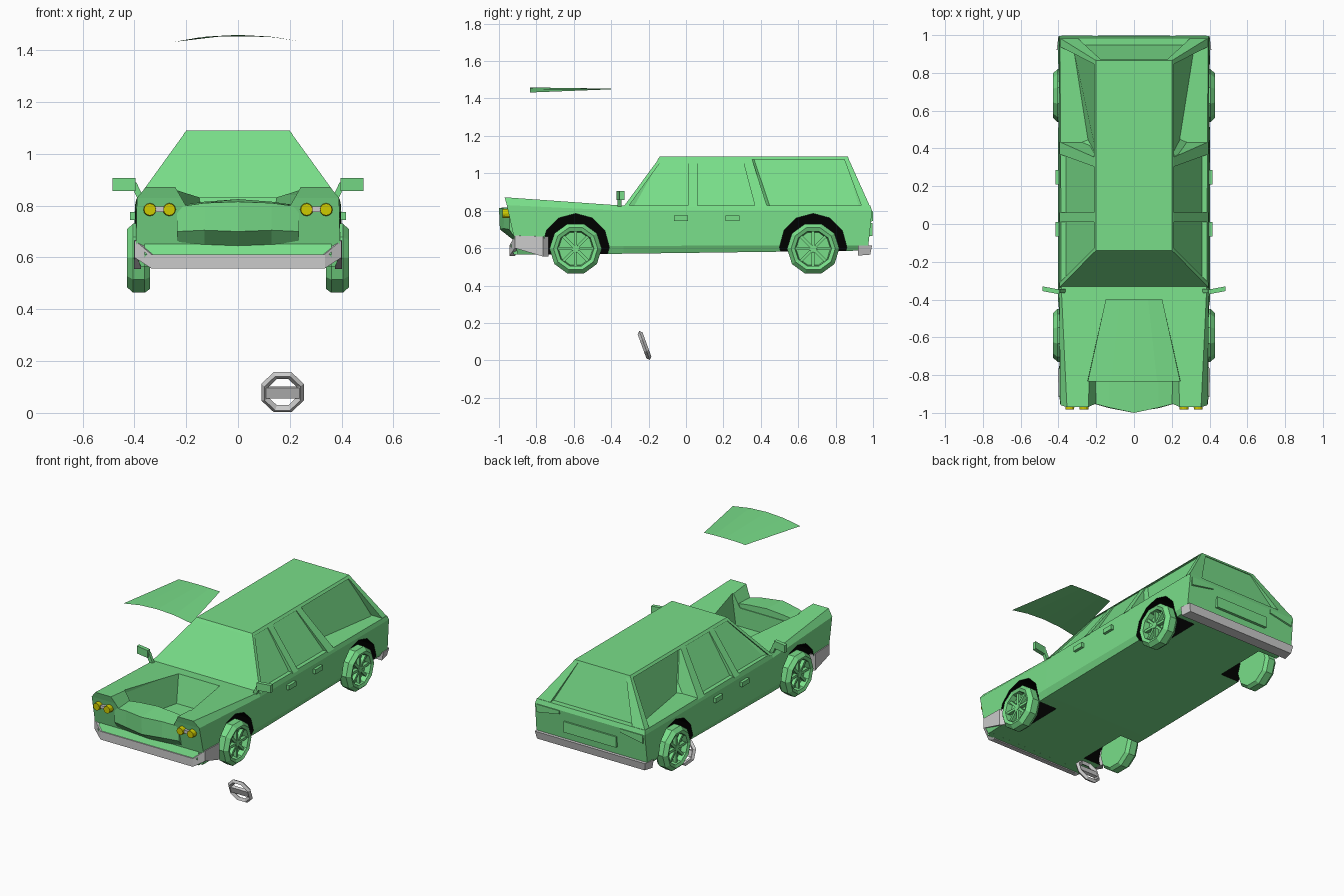
import bpy, bmesh, math
from mathutils import Vector, Matrix

if "Cube" in bpy.data.objects:
    bpy.data.objects.remove(bpy.data.objects["Cube"])

def material(name, rgb):
    m = bpy.data.materials.new(name)
    m.diffuse_color = (*rgb, 1)
    m.use_nodes = True
    m.node_tree.nodes["Principled BSDF"].inputs["Base Color"].default_value = m.diffuse_color
    return m

GREEN = material("green_paint", (0.19, 0.73, 0.25))
YELLOW = material("yellow_lamp", (0.62, 0.6, 0.0))
BLACK = material("black_well", (0.0, 0.0, 0.0))

def finish(name, bm, mat):
    bmesh.ops.recalc_face_normals(bm, faces=bm.faces)
    me = bpy.data.meshes.new(name)
    bm.to_mesh(me)
    bm.free()
    ob = bpy.data.objects.new(name, me)
    bpy.context.collection.objects.link(ob)
    if mat:
        me.materials.append(mat)
    return ob

def loft(name, rings, mat=GREEN, strip_caps=False, closed=False):
    """Skin a list of point rings; cap the ends or join last to first."""
    bm = bmesh.new()
    vs = [[bm.verts.new(p) for p in r] for r in rings]
    n = len(vs[0])
    for a, b in zip(vs, vs[1:] + (vs[:1] if closed else [])):
        for i in range(n):
            j = (i + 1) % n
            bm.faces.new((a[i], a[j], b[j], b[i]))
    if not closed:
        for r in (vs[0], vs[-1]):
            if strip_caps:
                for i in range(n // 2 - 1):
                    bm.faces.new((r[i], r[i + 1], r[n - 2 - i], r[n - 1 - i]))
            else:
                bm.faces.new(r)
    return finish(name, bm, mat)

def box(name, x, y, z, mat=GREEN):
    return loft(name, [[(x[0], y[0], h), (x[1], y[0], h), (x[1], y[1], h), (x[0], y[1], h)]
                       for h in z], mat)

def both(half):
    """Complete a half outline with its mirror image."""
    return half + [(-x, y, z) for x, y, z in reversed(half)]

def circle(x, cy, cz, r, n):
    return [(x, cy + r * math.cos(2 * math.pi * k / n), cz + r * math.sin(2 * math.pi * k / n))
            for k in range(n)]

# Lower body
body = loft("lower_body", [both(s) for s in (
    [(.375, -.90, .565), (.395, -.91, .612), (.39, -.958, .83), (.355, -.97, .872)],
    [(.385, -.335, .57), (.402, -.335, .612), (.396, -.335, .80), (.385, -.335, .827)],
    [(.385, .97, .587), (.402, .975, .615), (.398, .995, .80), (.392, .985, .827)])],
    strip_caps=True)

# Wheel wells, engine bay and front notch cut out of the body
def cut(ob, cutter):
    cutter.hide_render = True
    m = ob.modifiers.new("cut", 'BOOLEAN')
    m.operation, m.solver, m.object = 'DIFFERENCE', 'EXACT', cutter
    m.material_mode = 'TRANSFER'
    bpy.context.view_layer.objects.active = ob
    bpy.ops.object.modifier_apply(modifier=m.name)
    bpy.data.objects.remove(cutter)

AXLES = (-.59, .68)
for y in AXLES:
    for s in (-1, 1):
        cut(body, loft("well_cutter", [circle(s * x, y, .605, .18, 12) for x in (.25, .5)], BLACK))
cut(body, loft("bay_cutter", [both([(.22, -.83, .66), (.13, -.45, .66)]),
                              both([(.245, -.83, .84), (.15, -.40, .84)]),
                              both([(.245, -.83, .95), (.15, -.40, .95)])]))
cut(body, loft("notch_cutter", [both([(.19, y, .78), (.247, y, .88), (.247, y, .95)])
                                for y in (-1.05, -.825)]))

# Nose with pointed grille, and the valance below it
nose_half = [(.235, [(-.835, .80), (-.945, .795), (-.945, .70), (-.915, .655), (-.835, .65)]),
             (.13, [(-.835, .815), (-.972, .81), (-.975, .705), (-.92, .65), (-.835, .65)]),
             (0, [(-.835, .825), (-1.0, .815), (-.995, .70), (-.925, .645), (-.835, .65)])]
nose = nose_half + [(-x, p) for x, p in nose_half[1::-1]]
loft("nose", [[(x, y, z) for y, z in p] for x, p in nose])
loft("valance", [[(x, -.88, .665), (x, -.915, .66), (x, -.938, .612), (x, -.92, .565), (x, -.88, .565)]
                 for x in (-.36, .36)])

# Bumpers
fb = [(.402, -.765, .555, .662), (.40, -.915, .60, .667), (.335, -.945, .558, .612)]
fb += [(-x, y, a, b) for x, y, a, b in reversed(fb)]
loft("front_bumper", [[(x, y, a), (x, y, b), (x * .93, y + .03, b), (x * .93, y + .03, a)]
                      for x, y, a, b in fb], None)
loft("rear_bumper", [both([(.40, .92, .56), (.39, .985, .565)]),
                     both([(.41, .92, .615), (.40, .995, .615)])], None)

# Glass core of the cabin, set back behind the pillars
loft("cabin_glass", [
    both([(.393, -.335, .82), (.365, -.28, .82), (.365, .40, .82), (.245, .45, .82),
          (.32, .925, .82), (.31, .95, .82)]),
    both([(.2, -.14, 1.085), (.197, -.13, 1.085), (.197, .30, 1.085), (.197, .36, 1.085),
          (.197, .85, 1.085), (.195, .862, 1.085)])])
loft("roof", [both([(.212, -.152, 1.074), (.212, .871, 1.074)]),
              both([(.2, -.14, 1.089), (.2, .866, 1.089)])])

# Pillars: bottom y range, top y range, inner x at the bottom
PILLARS = {"front": (-.335, -.31, -.14, -.118, .36), "middle": (.01, .062, .01, .06, .34),
           "rear_door": (.37, .435, .30, .35, .23), "tail": (.94, .985, .842, .866, .30)}
for s in (-1, 1):
    side = "right" if s > 0 else "left"
    for name, (b0, b1, t0, t1, xi) in PILLARS.items():
        loft(f"{name}_pillar_{side}", [
            [(s * .394, b0, .82), (s * .394, b1, .82), (s * xi, b1, .82), (s * xi, b0, .82)],
            [(s * .202, t0, 1.085), (s * .202, t1, 1.085), (s * .17, t1, 1.085), (s * .17, t0, 1.085)]])

    # Door handles
    for k, y in enumerate((-.065, .21)):
        box(f"door_handle_{side}_{k}", (s * .39, s * .416), (y, y + .075), (.745, .775))

    # Door mirror: blade on a short stalk
    loft(f"mirror_{side}", [
        [(s * x, y, .857), (s * x, y + .025, .857), (s * x, y + .025, .906), (s * x, y, .906)]
        for x, y in ((.395, -.372), (.485, -.355))])
    loft(f"mirror_stalk_{side}", [
        [(s * x, -.365, z), (s * (x + .025), -.365, z), (s * (x + .025), -.345, z), (s * x, -.345, z)]
        for x, z in ((.36, .82), (.392, .89))])

    # Twin headlights with a link bar
    for k, x in enumerate((.34, .265)):
        bm = bmesh.new()
        bmesh.ops.create_cone(bm, cap_ends=True, segments=12, radius1=.026, radius2=.023, depth=.05,
                              matrix=Matrix.Translation((s * x, -.957, .785)) @ Matrix.Rotation(math.pi / 2, 4, 'X'))
        finish(f"headlight_{side}_{k}", bm, YELLOW)
    box(f"headlight_link_{side}", (s * .28, s * .325), (-.97, -.93), (.776, .796), None)

    # Tail lights
    loft(f"tail_light_{side}", [
        [(s * x, .98, .77 - d), (s * x, .999, .775 - d), (s * x, .999, .797), (s * x, .98, .80)]
        for x, d in ((.22, 0), (.385, .03))])

    # Wheels: tyre and dished rim, with spokes and hub
    for end, y in zip(("front", "rear"), AXLES):
        prof = [(.34, .125), (.36, .14), (.405, .14), (.428, .118), (.42, .098), (.385, .092)]
        loft(f"{end}_wheel_{side}", [circle(s * x, y, .597, r, 10) for x, r in prof])
        loft(f"{end}_hub_{side}", [circle(s * x, y, .597, r, 8) for x, r in ((.38, .025), (.412, .02))])
        bm = bmesh.new()
        for k in range(8):
            bmesh.ops.create_cube(bm, size=1, matrix=Matrix.Translation((s * .398, y, .597))
                                  @ Matrix.Rotation(k * math.pi / 4, 4, 'X')
                                  @ Matrix.Translation((0, .055, 0)) @ Matrix.Diagonal((.022, .085, .016, 1)))
        finish(f"{end}_spokes_{side}", bm, GREEN)

# Number plate panel
box("plate_panel", (-.19, .19), (.97, .998), (.665, .735))

# Loose bonnet panel floating above
bm = bmesh.new()
cols = []
for t in (-1, -.5, 0, .5, 1):
    cols.append([bm.verts.new((t * .245, -.835, 1.459 - .027 * t * t)),
                 bm.verts.new((t * .15, -.4, 1.453 - .004 * t * t))])
for a, b in zip(cols, cols[1:]):
    bm.faces.new((a[0], b[0], b[1], a[1]))
finish("loose_bonnet", bm, GREEN)

# Loose steering wheel: eight-sided ring with a wide crossbar, tilted
rings = []
for k in range(8):
    a = math.pi / 8 + k * math.pi / 4
    rings.append([(r * math.cos(a), y, r * math.sin(a))
                  for r, y in ((.089, 0), (.075, -.014), (.058, 0), (.075, .014))])
pose = Matrix.Translation((.172, -.222, .08)) @ Matrix.Rotation(math.radians(20), 4, 'X')
for ob in (loft("steering_wheel", rings, None, closed=True),
           box("steering_wheel_bar", (-.07, .07), (-.01, .01), (-.022, .02), None)):
    ob.data.transform(pose)
